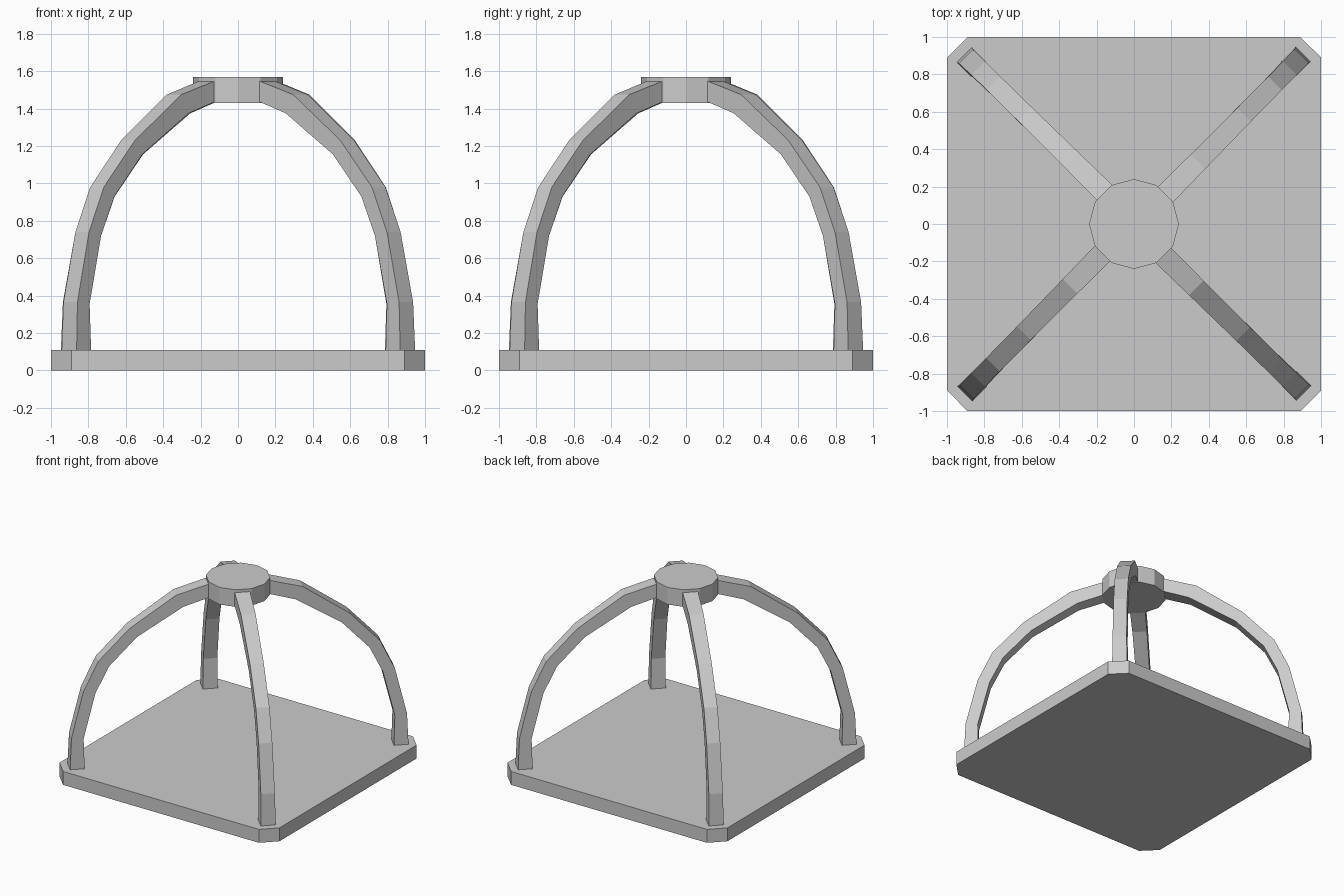
import bpy, bmesh
from math import radians
from mathutils import Matrix, Vector

if "Cube" in bpy.data.objects:
    bpy.data.objects.remove(bpy.data.objects["Cube"])


def make_object(name, bm):
    bmesh.ops.recalc_face_normals(bm, faces=bm.faces)
    mesh = bpy.data.meshes.new(name)
    bm.to_mesh(mesh)
    bm.free()
    obj = bpy.data.objects.new(name, mesh)
    bpy.context.collection.objects.link(obj)
    return obj


# Square base plate with clipped corners
bm = bmesh.new()
bmesh.ops.create_cube(bm, size=1, matrix=Matrix.Translation((0, 0, 0.055)) @ Matrix.Diagonal((2, 2, 0.11, 1)))
upright = [e for e in bm.edges if abs(e.verts[0].co.z - e.verts[1].co.z) > 0.05]
bmesh.ops.bevel(bm, geom=upright, offset=0.11, segments=1, affect='EDGES')
make_object("base_plate", bm)

# Twelve-sided hub at the crown
bm = bmesh.new()
bmesh.ops.create_cone(bm, cap_ends=True, segments=12, radius1=0.24, radius2=0.24, depth=0.14,
                      matrix=Matrix.Translation((0, 0, 1.5)))
make_object("crown_hub", bm)

# Rib stations: outer radius, outer z, inner radius, inner z, width, sideways shift
STATIONS = [
    (1.280, 0.105, 1.170, 0.105, 0.113, 0.003),
    (1.269, 0.365, 1.177, 0.355, 0.106, 0.002),
    (1.178, 0.740, 1.087, 0.720, 0.103, 0.000),
    (1.065, 0.980, 0.985, 0.930, 0.103, -0.001),
    (0.829, 1.230, 0.773, 1.155, 0.104, -0.003),
    (0.477, 1.475, 0.422, 1.375, 0.110, -0.006),
    (0.190, 1.558, 0.200, 1.445, 0.117, -0.008),
]


def make_rib(name, angle):
    bm = bmesh.new()
    turn = Matrix.Rotation(radians(angle), 3, 'Z')
    rings = []
    for ro, zo, ri, zi, w, s in STATIONS:
        corners = [(ro, s - w / 2, zo), (ro, s + w / 2, zo), (ri, s + w / 2, zi), (ri, s - w / 2, zi)]
        rings.append([bm.verts.new(turn @ Vector(c)) for c in corners])
    for a, b in zip(rings, rings[1:]):
        for i in range(4):
            j = (i + 1) % 4
            bm.faces.new((a[i], a[j], b[j], b[i]))
    bm.faces.new(rings[0])
    bm.faces.new(rings[-1])
    make_object(name, bm)


# Four curved ribs rising from the corners
for name, angle in (("back_right", 45), ("back_left", 135), ("front_left", 225), ("front_right", 315)):
    make_rib(name + "_rib", angle)
